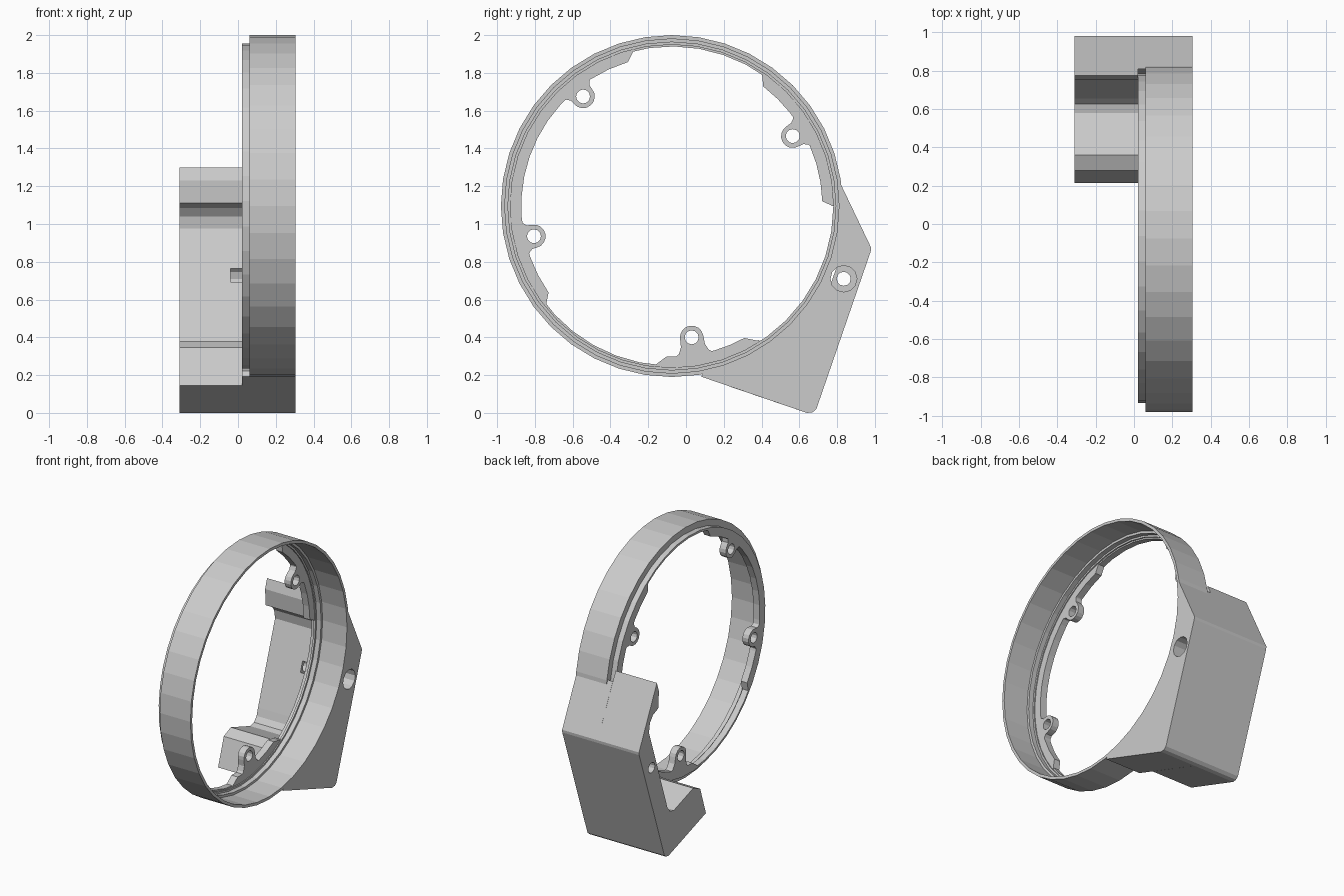
import bpy, bmesh
from math import sin, cos, radians, pi

if "Cube" in bpy.data.objects:
    bpy.data.objects.remove(bpy.data.objects["Cube"])

CY, CZ = -0.075, 1.095          # ring centre (ring axis runs along x)


def polar(r, deg):
    a = radians(deg)
    return (CY + r * cos(a), CZ + r * sin(a))


def arc(r, a0, a1, n):
    return [polar(r, a0 + (a1 - a0) * i / n) for i in range(n + 1)]


def finish(name, bm):
    bmesh.ops.recalc_face_normals(bm, faces=bm.faces)
    me = bpy.data.meshes.new(name)
    bm.to_mesh(me)
    bm.free()
    ob = bpy.data.objects.new(name, me)
    bpy.context.collection.objects.link(ob)
    return ob


def prism(name, pts, x0, x1):
    """Extrude a (y, z) outline from x0 to x1."""
    bm = bmesh.new()
    face = bm.faces.new([bm.verts.new((x0, y, z)) for y, z in pts])
    ext = bmesh.ops.extrude_face_region(bm, geom=[face])
    bmesh.ops.translate(bm, vec=(x1 - x0, 0, 0),
                        verts=[v for v in ext["geom"] if isinstance(v, bmesh.types.BMVert)])
    return finish(name, bm)


def lathe(name, profile, a0, a1, n):
    """Turn an (x, r) section round the ring axis."""
    bm = bmesh.new()
    full = a1 - a0 >= 360
    rows = []
    for i in range(n if full else n + 1):
        deg = a0 + (a1 - a0) * i / n
        rows.append([bm.verts.new((x, *polar(r, deg))) for x, r in profile])
    m = len(profile)
    for i in range(n):
        p, q = rows[i], rows[(i + 1) % len(rows)]
        for j in range(m):
            k = (j + 1) % m
            bm.faces.new((p[j], p[k], q[k], q[j]))
    if not full:
        bm.faces.new(rows[0])
        bm.faces.new(rows[-1])
    return finish(name, bm)


def boolean(ob, other, op):
    mod = ob.modifiers.new("bool", "BOOLEAN")
    mod.operation, mod.solver, mod.object = op, "EXACT", other
    bpy.context.view_layer.objects.active = ob
    bpy.ops.object.modifier_apply(modifier=mod.name)
    bpy.data.objects.remove(other)


def bore(ob, y, z, r, x0, x1, n=12):
    pts = [(y + r * cos(2 * pi * i / n), z + r * sin(2 * pi * i / n)) for i in range(n)]
    boolean(ob, prism("cutter", pts, x0, x1), "DIFFERENCE")


# Thin outer band with an inner step
lathe("outer_ring", [(.305, .905), (.06, .905), (.06, .855), (.075, .855),
                     (.075, .868), (.11, .868), (.11, .885), (.305, .885)], 0, 360, 40)

# Rear lip, left out where the housing opens
lathe("rear_lip", [(.02, .86), (.02, .845), (.065, .845), (.065, .86)], 0, 303, 34)


# Inner flanges with screw lugs
def lug_outline(y, z):
    dy, dz = y - CY, z - CZ
    rad = (dy * dy + dz * dz) ** .5
    uy, uz = dy / rad, dz / rad
    d = .80 - rad
    side = [(0.0, .062), (d * .45, .064), (d * .8, .08), (d + .005, .115), (d + .03, .12)]
    loc = [(-.062 * sin(pi * i / 8), -.062 * cos(pi * i / 8)) for i in range(1, 8)]
    loc += side + [(u, -v) for u, v in reversed(side)]
    return [(y + u * uy - v * uz, z + u * uz + v * uy) for u, v in loc]


flanges = [
    ("left_flange", (103.5, 218.5), (107, 215), 14, [(-.545, 1.675), (-.805, .935)]),
    ("upper_right_flange", (0, 56), (1.8, 52.6), 7, [(.565, 1.465)]),
    ("bottom_flange", (263.6, 303), (268, 298.8), 5, [(.03, .40)]),
]
for name, outer, inner, n, lugs in flanges:
    pts = arc(.852, *outer, n) + arc(.797, *inner, n)[::-1]
    flange = prism(name, pts, .02, .07)
    for y, z in lugs:
        boolean(flange, prism("lug", lug_outline(y, z), .02, .07), "UNION")
        bore(flange, y, z, .037, -.1, .2)

# Corner housing: front web around the ring plus a C-shaped rear block
corner = [(.64, 0), (.67, .003), (.69, .02), (.978, .855), (.98, .875)]
web = [(.08, .192)] + corner + [(.808, 1.235)] + arc(.89, 7, -79, 11)
housing = prism("corner_housing", web, .02, .305)
block = [(.215, .145)] + corner + [
    (.775, 1.30), (.752, 1.23), (.76, 1.11),                # upper arm
    (.82, 1.085), (.855, 1.04), (.866, .975),               # upper fillet
    (.672, .405), (.655, .35), (.625, .315), (.58, .305),   # wall and lower fillet
    (.36, .38), (.28, .345)]                                # lower arm
boolean(housing, prism("block", block, -.31, .02), "UNION")

# Counterbored screw hole through the housing
bore(housing, .835, .71, .037, -.5, .5)
bore(housing, .835, .71, .07, -.04, .5)
